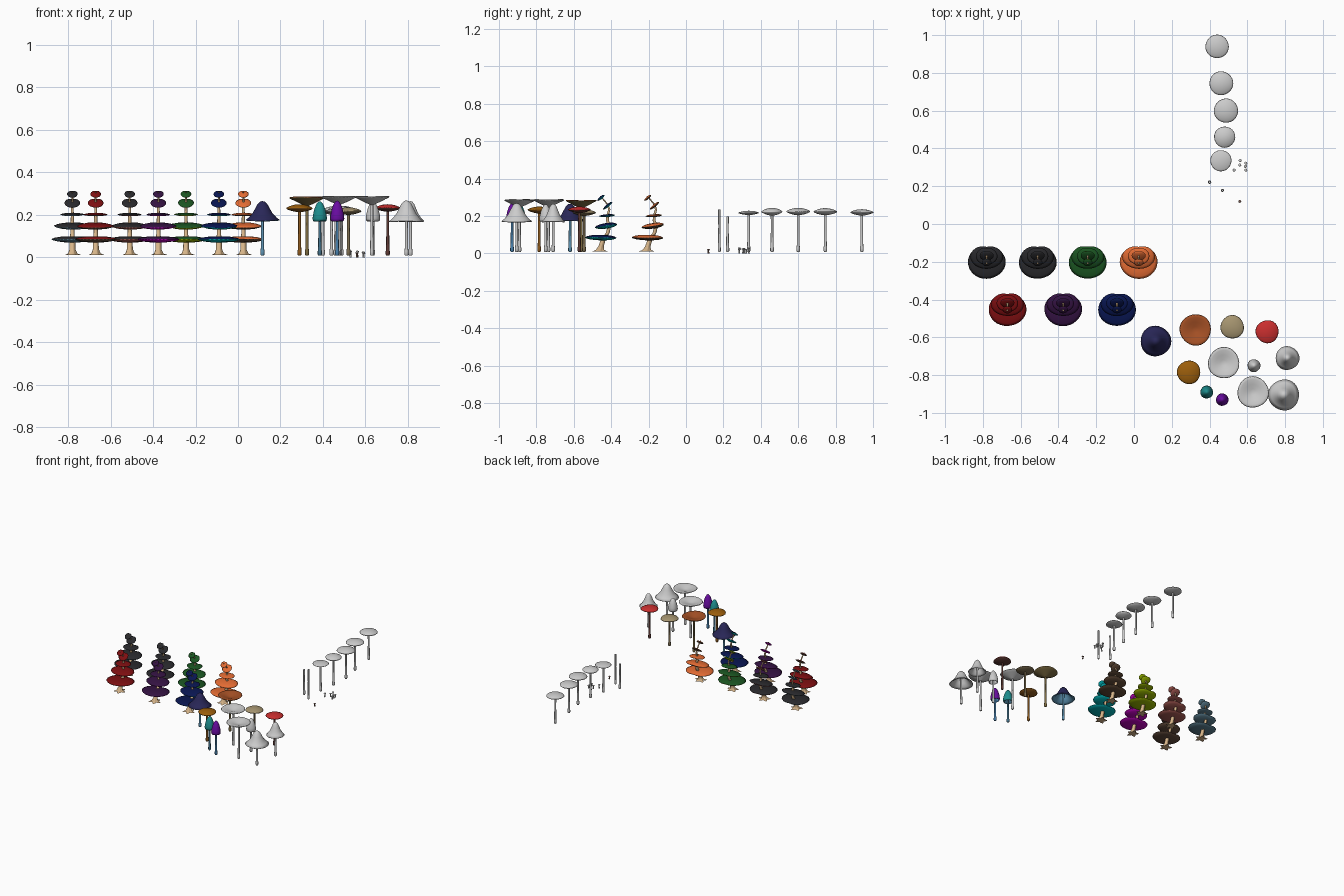
import bpy, bmesh, math, random
from mathutils import Matrix, Vector

if "Cube" in bpy.data.objects:
    bpy.data.objects.remove(bpy.data.objects["Cube"])

random.seed(4)
MATS = {}


def mat(rgb):
    # cached material from display RGB (0-255)
    if rgb not in MATS:
        m = bpy.data.materials.new("paint_%d_%d_%d" % rgb)
        m.diffuse_color = [(c / 255) ** 2.2 for c in rgb] + [1]
        m.use_nodes = True
        m.node_tree.nodes["Principled BSDF"].inputs["Base Color"].default_value = m.diffuse_color
        MATS[rgb] = m
    return MATS[rgb]


def skin(name, rings, colors=(), split=None):
    # bridge rings of points; faces from ring 'split' on use the second colour
    bm = bmesh.new()
    n = len(rings[0])
    vs = [[bm.verts.new(p) for p in ring] for ring in rings]
    for i in range(len(vs) - 1):
        for j in range(n):
            k = (j + 1) % n
            f = bm.faces.new((vs[i][j], vs[i + 1][j], vs[i + 1][k], vs[i][k]))
            f.smooth = True
            if split is not None and i >= split and len(colors) > 1:
                f.material_index = 1
    for ring in (vs[0], vs[-1]):
        bm.faces.new(ring)
    bmesh.ops.remove_doubles(bm, verts=bm.verts, dist=1e-5)
    bmesh.ops.recalc_face_normals(bm, faces=bm.faces)
    me = bpy.data.meshes.new(name)
    bm.to_mesh(me)
    bm.free()
    for c in colors:
        me.materials.append(mat(c))
    ob = bpy.data.objects.new(name, me)
    bpy.context.collection.objects.link(ob)
    return ob


def cap(name, pos, R, H, top, under, colors=(), wob=0.03, depth=1, tilt=0, notch=0, n=32):
    # lathed cap: profile in units of R and H, with wavy rim and optional back notch
    ph = random.uniform(0, 6)
    M = Matrix.Translation(pos) @ Matrix.Rotation(math.radians(tilt), 4, 'X')
    rings = []
    for r, z in top + under:
        ring = []
        for j in range(n):
            a = 2 * math.pi * j / n
            d = math.remainder(a - math.pi / 2, 2 * math.pi)
            rr = r * R * (1 + wob * r * math.sin(3 * a + ph))
            rr *= 1 - notch * r * math.exp(-(d / 0.3) ** 2)
            zz = z * H + wob * 1.2 * R * r * r * math.sin(2 * a + ph)
            ring.append(M @ Vector((max(rr, 1e-7) * math.cos(a), depth * rr * math.sin(a), zz)))
        rings.append(ring)
    return skin(name, rings, colors, len(top) - 1)


def tube(name, pts, colors=(), n=12, lobes=0):
    # pts: (x, y, z, radius); first ring can be lobed like roots
    rings = []
    for i, (x, y, z, r) in enumerate(pts):
        w = lobes / (1 + 2 * i)
        rings.append([(x + r * (1 + w * math.cos(5 * a)) * math.cos(a),
                       y + r * (1 + w * math.cos(5 * a)) * math.sin(a), z)
                      for a in (2 * math.pi * j / n for j in range(n))])
    return skin(name, rings, colors)


# cap profiles: top (apex to rim), underside (rim to stem)
SHAPES = {
    "bell": ([(0, 1), (.14, .97), (.28, .85), (.42, .62), (.58, .36), (.8, .14), (1, 0)],
             [(.96, -.03), (.75, .06), (.52, .28), (.36, .55), (.1, .72)]),
    "bullet": ([(0, 1), (.22, .97), (.5, .84), (.76, .6), (.94, .32), (1, .12), (.9, 0)],
               [(.8, 0), (.75, .2), (.6, .5), (.2, .65)]),
    "funnel": ([(0, .55), (.2, .6), (.5, .8), (.8, .93), (.95, .95), (1, .87)],
               [(.95, .78), (.75, .6), (.45, .3), (.2, .1), (.1, 0)]),
    "lens": ([(0, 1), (.3, .97), (.6, .86), (.85, .7), (.97, .58), (1, .48)],
             [(.94, .38), (.7, .22), (.4, .08), (.12, 0)]),
    "shelf": ([(0, .5), (.3, .48), (.6, .4), (.85, .22), (1, 0)],
              [(.96, -.15), (.7, -.38), (.4, -.5), (.12, -.55)]),
}


def stem(name, x, y, top, r, colors=()):
    tube(name, [(x, y, .008, r * .8), (x, y, .014, r * 1.25), (x, y, .028, r * 1.25), (x, y, .042, r),
                (x, y, top * .6, r * .85), (x, y, top, r * .9)], colors)


# seven tiered shelf-fungus trees: x, y, top colour, underside colour
TREES = [
    (-.78, -.19, (45, 45, 48), (90, 125, 142)),
    (-.51, -.19, (45, 45, 48), (165, 90, 84)),
    (-.245, -.19, (32, 85, 38), (155, 185, 5)),
    (.025, -.19, (228, 108, 55), (98, 76, 58)),
    (-.67, -.44, (125, 22, 24), (98, 76, 62)),
    (-.375, -.44, (55, 25, 68), (185, 5, 185)),
    (-.09, -.44, (17, 28, 82), (5, 180, 185)),
]
TRUNK = [(-.02, .01, .034), (-.02, .018, .021), (-.014, .038, .014), (-.002, .075, .013), (.022, .11, .010),
         (.03, .145, .009), (.02, .175, .008), (.02, .2, .007), (.03, .235, .006), (.018, .265, .005),
         (-.018, .308, .004)]
TIERS = [(-.012, .085, .1, .88, -1), (.015, .148, .087, .72, 8), (.02, .202, .057, .8, 4),
         (.022, .256, .037, .9, 40), (-.014, .298, .025, 1, 40)]
for i, (x, y, c1, c2) in enumerate(TREES):
    tube(f"tree_trunk_{i}", [(x, y + dy, z, r) for dy, z, r in TRUNK], [(212, 178, 135)], 20, .35)
    for t, (dy, z, R, dep, tilt) in enumerate(TIERS):
        cap(f"tree_shelf_{i}_{t}", (x, y + dy, z), R, .028 if t < 2 else .014, *SHAPES["shelf"],
            [c1, c2], .01, dep, tilt, .12)

# coloured and grey mushrooms: name, shape, x, y, radius, cap base z, cap top z, colours
SHROOMS = [
    ("navy_bell", "bell", .115, -.62, .081, .174, .265, [(45, 43, 88), (95, 148, 180)]),
    ("orange_funnel", "funnel", .325, -.56, .083, .242, .287, [(165, 82, 42), (125, 108, 68)]),
    ("beige_cap", "lens", .52, -.545, .062, .2, .235, [(165, 148, 112), (125, 110, 82)]),
    ("red_cap", "lens", .705, -.57, .061, .215, .25, [(200, 50, 50), (95, 60, 55)]),
    ("ochre_cap", "lens", .29, -.785, .062, .213, .25, [(155, 95, 20), (140, 90, 35)]),
    ("teal_bullet", "bullet", .385, -.89, .034, .17, .264, [(35, 140, 140), (70, 115, 140)]),
    ("purple_bullet", "bullet", .467, -.93, .033, .17, .267, [(105, 20, 160), (75, 130, 175)]),
    ("grey_funnel_a", "funnel", .475, -.735, .083, .248, .29, []),
    ("grey_funnel_b", "funnel", .63, -.89, .083, .247, .29, []),
    ("grey_bullet", "bullet", .635, -.75, .034, .17, .262, []),
    ("grey_bell_a", "bell", .812, -.71, .063, .17, .265, []),
    ("grey_bell_b", "bell", .793, -.905, .082, .17, .268, []),
    # row of grey mushrooms toward the back
    ("row_cap_a", "lens", .46, .335, .056, .205, .228, []),
    ("row_cap_b", "lens", .48, .46, .056, .202, .243, []),
    ("row_cap_c", "lens", .487, .6, .064, .204, .243, []),
    ("row_cap_d", "lens", .462, .745, .063, .204, .242, []),
    ("row_cap_e", "lens", .44, .94, .062, .202, .236, []),
]
for name, shape, x, y, R, z0, z1, cols in SHROOMS:
    wob = .01 if name.startswith("row") else .02
    cap(name, (x, y, z0), R, z1 - z0, *SHAPES[shape], cols, wob)
    rise = {"bell": .75, "bullet": .66}.get(shape, .3)
    stem(name + "_stem", x, y, z0 + rise * (z1 - z0), .0078, cols[1:])

# two bare stems in the back row
stem("bare_stem_tall", .468, .178, .234, .0065)
stem("bare_stem_short", .4, .222, .198, .0075)

# tiny sprouts on the ground
SPROUTS = [(.56, .12), (.56, .312), (.562, .336), (.592, .322), (.59, .305), (.53, .285), (.592, .285)]
for i, (x, y) in enumerate(SPROUTS):
    h = .018 + .004 * (i % 3)
    tube(f"sprout_stem_{i}", [(x, y, 0, .005), (x, y, h * .5, .004), (x, y, h, .004)],
         [(125, 95, 85)] if i == 0 else [], 8)
    cap(f"sprout_cap_{i}", (x, y, h - .003), .008, .009, *SHAPES["lens"],
        [(125, 95, 85)] if i == 0 else [], .02, n=12)
